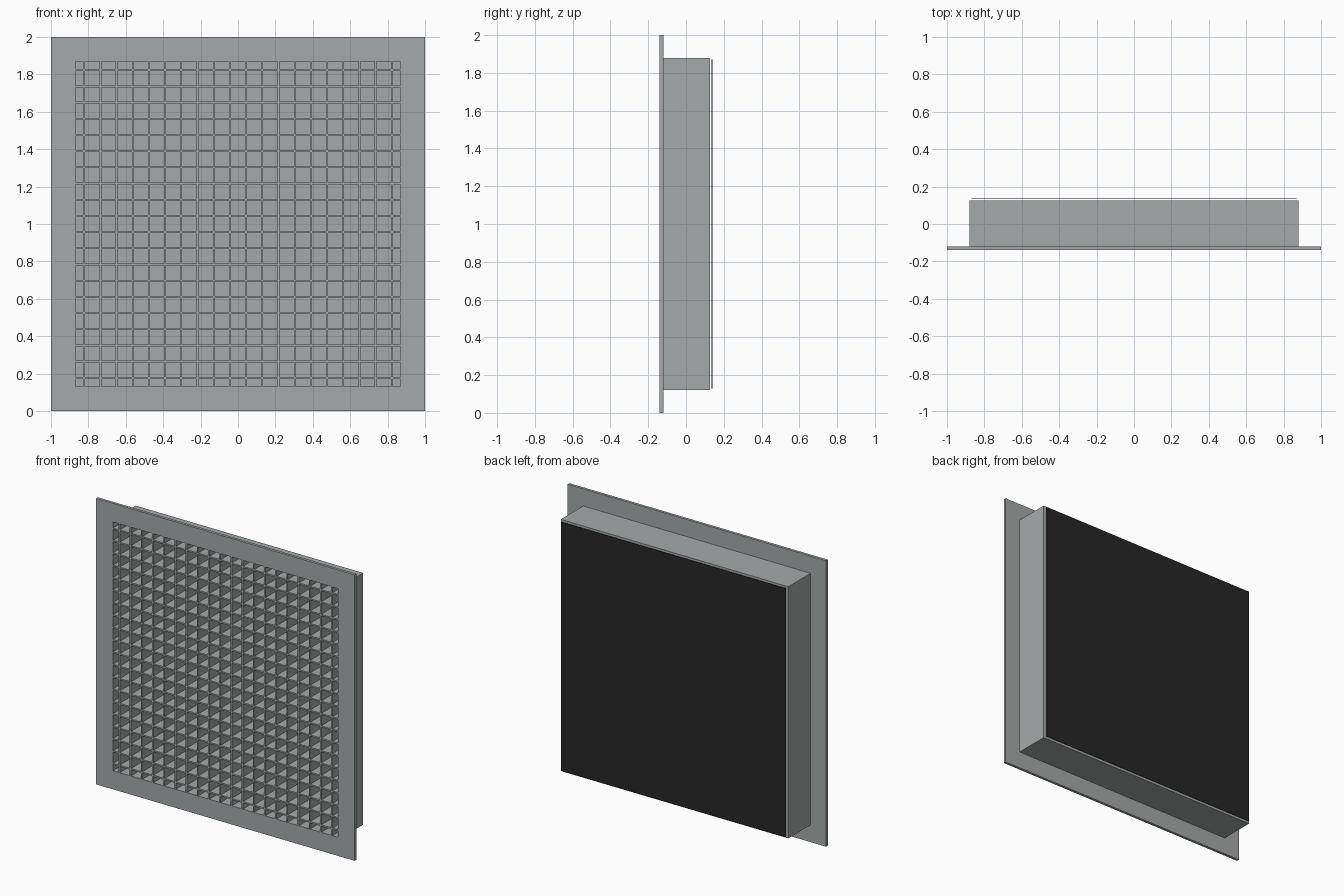
import bpy
import bmesh
from mathutils import Vector

cube = bpy.data.objects.get("Cube")
if cube:
    bpy.data.objects.remove(cube, do_unlink=True)


def material(name, rgb):
    mat = bpy.data.materials.new(name)
    mat.use_nodes = True
    mat.diffuse_color = (*rgb, 1)
    mat.node_tree.nodes["Principled BSDF"].inputs["Base Color"].default_value = (*rgb, 1)
    return mat


grey = material("light grey metal", (0.38, 0.40, 0.40))
black = material("black backing", (0.02, 0.02, 0.02))

MID = 1.0            # height of the centre
FRONT = -0.139       # front of the flange
BACK = 0.126         # rear of the housing
OPENING = 0.87       # half width of the opening
HOUSING = 0.88       # half width of the housing


def make_object(name, bm, mat):
    bmesh.ops.recalc_face_normals(bm, faces=bm.faces)
    mesh = bpy.data.meshes.new(name)
    bm.to_mesh(mesh)
    bm.free()
    mesh.materials.append(mat)
    obj = bpy.data.objects.new(name, mesh)
    bpy.context.collection.objects.link(obj)
    return obj


def add_box(bm, half_x, half_z, y0, y1, x=0, z=MID):
    verts = bmesh.ops.create_cube(bm, size=1)["verts"]
    size = Vector((2 * half_x, y1 - y0, 2 * half_z))
    for v in verts:
        v.co = v.co * size + Vector((x, (y0 + y1) / 2, z))


def square_ring(name, outer, inner, y0, y1, mat):
    """Square frame with a square hole."""
    bm = bmesh.new()
    loops = []
    for half, y in ((outer, y0), (outer, y1), (inner, y1), (inner, y0)):
        loops.append([bm.verts.new((sx * half, y, MID + sz * half))
                      for sx, sz in ((-1, -1), (1, -1), (1, 1), (-1, 1))])
    for a, b in zip(loops, loops[1:] + loops[:1]):
        for i in range(4):
            j = (i + 1) % 4
            bm.faces.new((a[i], a[j], b[j], b[i]))
    return make_object(name, bm, mat)


# Flange and the housing behind it
square_ring("front_flange", 1.0, OPENING, FRONT, -0.12, grey)
square_ring("housing_walls", HOUSING, OPENING, -0.12, BACK, grey)

# Plate closing the rear of the housing
bm = bmesh.new()
add_box(bm, OPENING, OPENING, BACK - 0.008, BACK)
make_object("housing_back", bm, grey)

# Crossing bars, with half cells around the border
PITCH = 0.0866
COUNT = 20
BAR = 0.005
for name, upright in (("vertical_bars", True), ("horizontal_bars", False)):
    bm = bmesh.new()
    for i in range(COUNT):
        offset = (i - (COUNT - 1) / 2) * PITCH
        if upright:
            add_box(bm, BAR, OPENING, FRONT + 0.001, BACK - 0.008, x=offset)
        else:
            add_box(bm, OPENING, BAR, FRONT + 0.001, BACK - 0.008, z=MID + offset)
    make_object(name, bm, grey)

# Thin black sheet just behind the housing
bm = bmesh.new()
add_box(bm, OPENING, OPENING, 0.136, 0.139)
make_object("rear_sheet", bm, black)
